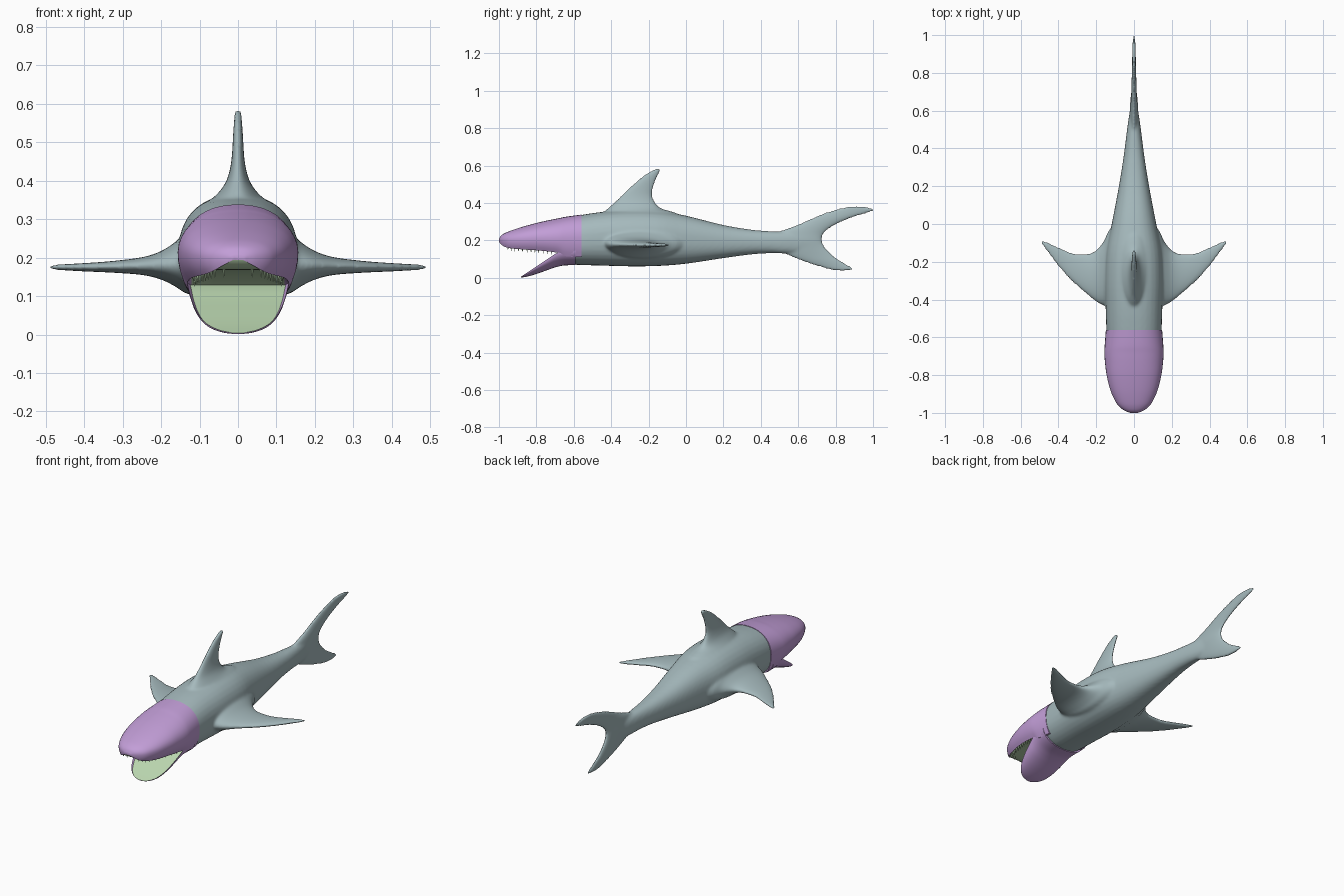
import bpy, bmesh, math
from mathutils import Vector

if "Cube" in bpy.data.objects:
    bpy.data.objects.remove(bpy.data.objects["Cube"])


def material(name, col):
    m = bpy.data.materials.new(name)
    m.diffuse_color = (*col, 1)
    m.use_nodes = True
    m.node_tree.nodes["Principled BSDF"].inputs["Base Color"].default_value = m.diffuse_color
    return m


GREY = material("grey_skin", (0.38, 0.49, 0.51))
PURPLE = material("purple_head", (0.54, 0.34, 0.68))
GREEN = material("pale_green_mouth", (0.49, 0.67, 0.43))


def dense(rows, n=4):
    """Smoothly interpolate section rows (Catmull-Rom)."""
    out = []
    for i in range(len(rows) - 1):
        a, b, c, d = (rows[min(max(j, 0), len(rows) - 1)] for j in range(i - 1, i + 3))
        for k in range(n):
            t = k / n
            out.append([0.5 * (2 * q + (r - p) * t + (2 * p - 5 * q + 4 * r - s) * t * t
                        + (3 * q - p - 3 * r + s) * t ** 3) for p, q, r, s in zip(a, b, c, d)])
    return out + [list(rows[-1])]


def loft(bm, rings, inner=()):
    """Closed loft; ring segments listed in inner get the second material."""
    vs = [[bm.verts.new(p) for p in ring] for ring in rings]
    n = len(vs[0])
    faces = []
    for a, b in zip(vs, vs[1:]):
        for k in range(n):
            f = bm.faces.new((a[k], a[(k + 1) % n], b[(k + 1) % n], b[k]))
            f.material_index = 1 if k in inner else 0
            faces.append(f)
    faces += [bm.faces.new(vs[0]), bm.faces.new(vs[-1])]
    bmesh.ops.recalc_face_normals(bm, faces=faces)


def finish(name, bm, mats, angle=40):
    me = bpy.data.meshes.new(name)
    bm.to_mesh(me)
    bm.free()
    for m in mats:
        me.materials.append(m)
    me.polygons.foreach_set("use_smooth", [True] * len(me.polygons))
    me.set_sharp_from_angle(angle=math.radians(angle))
    ob = bpy.data.objects.new(name, me)
    bpy.context.collection.objects.link(ob)
    return ob


def power(v, p):
    return math.copysign(abs(v) ** p, v)


def oval(n=32, p=0.86):
    return [(power(math.cos(2 * math.pi * i / n), p), power(math.sin(2 * math.pi * i / n), p))
            for i in range(n)]


def fin(bm, rows, place):
    """Rows are (span, chord start, chord end, offset, half thickness)."""
    loft(bm, [[place(s, (a + b) / 2 + c * (b - a) / 2, o + t * h) for c, t in oval(32, 1)]
              for s, a, b, o, h in dense(rows)])


# body trunk: y, top, bottom, half width
trunk = [(-.60, .328, .07, .141), (-.56, .336, .068, .146), (-.45, .352, .065, .15),
         (-.3, .363, .061, .155), (-.15, .358, .063, .148), (0, .332, .075, .118),
         (.2, .282, .105, .08), (.35, .257, .125, .056), (.45, .249, .131, .043),
         (.52, .245, .13, .034), (.6, .24, .135, .022), (.68, .225, .16, .01)]
bm = bmesh.new()
loft(bm, [[(w * c, y, (t + b) / 2 + (t - b) / 2 * s) for c, s in oval()]
          for y, t, b, w in dense(trunk)])

# side fins
side = [(.05, -.46, .08, .19, .10), (.13, -.44, -.03, .185, .08), (.16, -.432, -.09, .183, .06),
        (.20, -.412, -.138, .18, .037), (.25, -.372, -.158, .178, .023), (.33, -.302, -.152, .176, .015),
        (.40, -.225, -.122, .175, .011), (.46, -.145, -.095, .175, .008), (.492, -.105, -.085, .175, .006)]
for sx in (1, -1):
    fin(bm, side, lambda s, c, t: (sx * s, c, t))

# back fin
back = [(.28, -.50, .02, 0, .11), (.34, -.45, -.04, 0, .078), (.37, -.42, -.13, 0, .05),
        (.40, -.385, -.162, 0, .03), (.44, -.345, -.18, 0, .019), (.48, -.305, -.175, 0, .015),
        (.52, -.26, -.162, 0, .013), (.55, -.223, -.148, 0, .011), (.575, -.18, -.136, 0, .01),
        (.583, -.16, -.138, 0, .008)]
fin(bm, back, lambda s, c, t: (t, c, s))

# forked tail fin
tail = [(.036, .82, .87, 0, .006), (.043, .77, .893, 0, .008), (.055, .725, .888, 0, .009),
        (.07, .675, .866, 0, .01), (.09, .62, .83, 0, .012), (.12, .545, .788, 0, .014),
        (.16, .48, .748, 0, .018), (.2, .45, .728, 0, .022), (.24, .48, .74, 0, .018),
        (.28, .585, .795, 0, .014), (.32, .675, .885, 0, .012), (.345, .735, .97, 0, .01),
        (.36, .78, 1.006, 0, .009), (.374, .83, .99, 0, .008), (.384, .88, .95, 0, .006)]
fin(bm, tail, lambda s, c, t: (t, c, s))

# fuse trunk and fins into one smooth skin
body = finish("body_with_fins", bm, [GREY], 180)
rm = body.modifiers.new("fuse", "REMESH")
rm.mode = "VOXEL"
rm.voxel_size = 0.007
rm.use_smooth_shade = True
sm = body.modifiers.new("blend", "SMOOTH")
sm.factor = 0.5
sm.iterations = 10

INNER = (-.92, -.5, 0, .5, .92)

# upper jaw: y, top, widest height, lip height, half width, palate recess
upper = [(-1, .206, .2, .193, .018, .001), (-.99, .224, .2, .18, .046, .003),
         (-.97, .238, .2, .166, .075, .006), (-.94, .251, .202, .158, .098, .01),
         (-.88, .271, .206, .152, .125, .015), (-.8, .293, .21, .147, .145, .017),
         (-.73, .309, .21, .14, .154, .014), (-.68, .319, .21, .132, .157, .005),
         (-.64, .327, .21, .115, .155, 0), (-.56, .338, .21, .11, .149, 0)]
LOW = math.radians(35)
N = 28


def upper_ring(y, top, zc, lip, w, rec):
    ring = []
    for i in range(N):
        a = -LOW + (math.pi + 2 * LOW) * i / (N - 1)
        s = math.sin(a)
        z = zc + (top - zc) * power(s, .92) if s > 0 else zc + (zc - lip) * s / math.sin(LOW)
        ring.append((w * power(math.cos(a), .88), y, z))
    return ring + [(ring[0][0] * k, y, lip + rec) for k in INNER]


bm = bmesh.new()
loft(bm, [upper_ring(*r) for r in dense(upper)], range(N, N + 4))
finish("upper_jaw", bm, [PURPLE, GREEN])

# lower jaw: y, rim height, bottom, half width, floor recess
lower = [(-.882, .005, .001, .018, .001), (-.873, .012, .002, .05, .003),
         (-.85, .027, .006, .08, .006), (-.82, .047, .014, .1, .009),
         (-.78, .074, .027, .115, .012), (-.73, .107, .045, .126, .015),
         (-.69, .133, .058, .132, .015), (-.65, .146, .066, .137, .01),
         (-.59, .15, .067, .142, 0)]


def lower_ring(y, rim, bot, w, rec):
    ring = []
    for i in range(N):
        a = math.pi * i / (N - 1)
        ring.append((w * power(math.cos(a), .85), y, rim - (rim - bot) * math.sin(a)))
    return ring + [(w * k, y, rim - rec) for k in INNER]


bm = bmesh.new()
loft(bm, [lower_ring(*r) for r in dense(lower)], range(N, N + 4))
finish("lower_jaw", bm, [PURPLE, GREEN])

# upper teeth following the lip line
bm = bmesh.new()
lip_line = [(r[4] * .74, r[0] + .012, r[3]) for r in dense(upper, 12) if -.965 < r[0] < -.72]
front = [(x * .074 / .3, lip_line[0][1], lip_line[0][2]) for x in (-.15, .15)]
spots, last = [Vector(p) for p in front], None
for p in lip_line:
    p = Vector(p)
    if last is None or (p - last).length > .02:
        spots += [p, Vector((-p.x, p.y, p.z))]
        last = p
for p in spots:
    made = bmesh.ops.create_cone(bm, cap_ends=True, segments=8, radius1=.0005, radius2=.006, depth=.032)
    bmesh.ops.translate(bm, verts=made["verts"], vec=p + Vector((0, 0, .001)))
finish("upper_teeth", bm, [GREEN])
